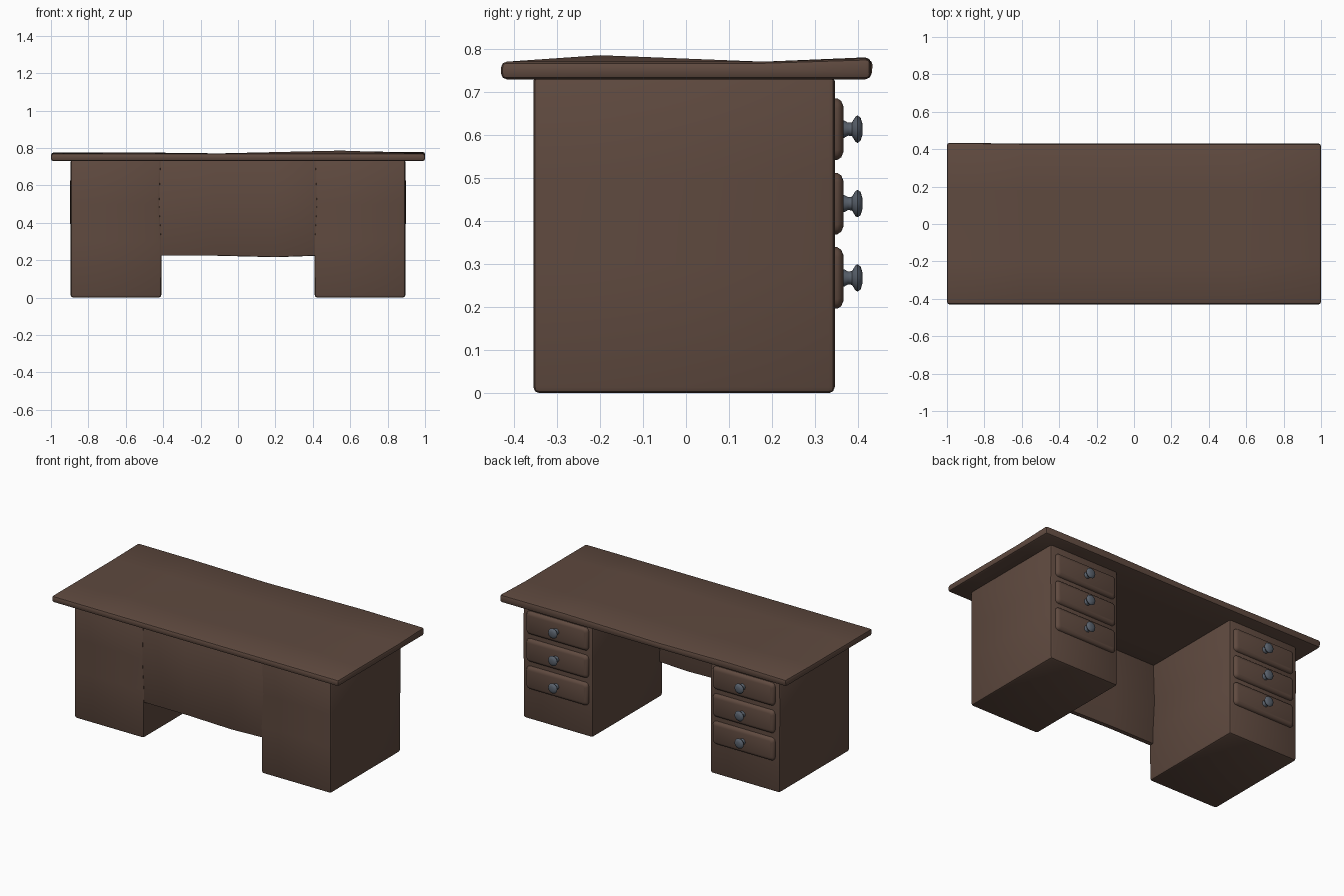
import bpy, bmesh, math
from mathutils import Vector

if "Cube" in bpy.data.objects:
    bpy.data.objects.remove(bpy.data.objects["Cube"])


def material(name, rgb):
    m = bpy.data.materials.new(name)
    m.diffuse_color = (*rgb, 1)
    m.use_nodes = True
    m.node_tree.nodes["Principled BSDF"].inputs["Base Color"].default_value = m.diffuse_color
    return m


WOOD = material("dark_wood", (0.115, 0.068, 0.05))
METAL = material("grey_metal", (0.10, 0.12, 0.15))


def finish(name, bm, mat, angle=40):
    bmesh.ops.recalc_face_normals(bm, faces=bm.faces)
    me = bpy.data.meshes.new(name)
    bm.to_mesh(me)
    bm.free()
    me.materials.append(mat)
    ob = bpy.data.objects.new(name, me)
    bpy.context.collection.objects.link(ob)
    bpy.ops.object.select_all(action='DESELECT')
    ob.select_set(True)
    bpy.context.view_layer.objects.active = ob
    bpy.ops.object.shade_smooth_by_angle(angle=math.radians(angle))
    return ob


def box(name, lo, hi, bevel, segs=2, cuts=(), nudge=()):
    """Bevelled box; cuts = (axis, value), nudge = (point, offset) for hand-hewn wobble."""
    bm = bmesh.new()
    bmesh.ops.create_cube(bm, size=1)
    lo, hi = Vector(lo), Vector(hi)
    for v in bm.verts:
        v.co = Vector((lo[i] + (v.co[i] + 0.5) * (hi[i] - lo[i]) for i in range(3)))
    for axis, value in cuts:
        n = Vector((0, 0, 0))
        n[axis] = 1
        bmesh.ops.bisect_plane(bm, geom=bm.verts[:] + bm.edges[:] + bm.faces[:],
                               plane_co=n * value, plane_no=n)
    edges = [e for e in bm.edges if e.calc_face_angle(0) > 0.8]
    for point, offset in nudge:
        for v in bm.verts:
            if (v.co - Vector(point)).length < 0.01:
                v.co += Vector(offset)
    bmesh.ops.bevel(bm, geom=edges, offset=bevel, segments=segs, profile=0.5,
                    affect='EDGES', clamp_overlap=True)
    return finish(name, bm, WOOD)


# Table top, gently uneven
box("table_top", (-1, -0.43, 0.73), (1, 0.43, 0.771), 0.013, 2,
    cuts=[(0, -0.6), (0, -0.1), (0, 0.55), (1, -0.2), (1, 0.18)],
    nudge=[((0.55, -0.2, 0.771), (0, 0, 0.015)), ((-0.6, -0.2, 0.771), (0, 0, 0.005)),
           ((0.55, 0.43, 0.771), (0, 0, 0.010)), ((-0.6, 0.43, 0.771), (0, 0, 0.006)),
           ((-1, 0.43, 0.771), (0, 0.006, 0.004)), ((1, 0.43, 0.771), (0, 0, 0.008))])

# Pedestals
for side, sx in (("left", -1), ("right", 1)):
    x0, x1 = sorted((sx * 0.41, sx * 0.895))
    box(side + "_pedestal", (x0, -0.355, 0), (x1, 0.346, 0.74), 0.014, 2,
        cuts=[(2, 0.3), (2, 0.5)],
        nudge=[((sx * 0.41, -0.355, 0.5), (sx * 0.008, 0, 0)),
               ((sx * 0.41, -0.355, 0.3), (sx * -0.003, 0, 0)),
               ((sx * 0.895, 0.346, 0.5), (sx * 0.004, 0, 0))])

# Modesty panel
box("modesty_panel", (-0.43, -0.35, 0.224), (0.43, -0.32, 0.74), 0.006, 2,
    cuts=[(0, -0.12), (0, 0.2)],
    nudge=[((0.2, y, 0.224), (0, 0, -0.008)) for y in (-0.35, -0.32)])


def drawer_front(name, cx, cz):
    # Rounded-rectangle rings stacked outwards: (y, inset)
    w, h, r = 0.215, 0.0715, 0.022
    bm = bmesh.new()
    rings = []
    for y, inset in ((0.335, 0), (0.352, 0), (0.361, 0.006), (0.366, 0.018)):
        ring = []
        for k, (qx, qz) in enumerate(((1, 1), (-1, 1), (-1, -1), (1, -1))):
            for j in range(4):
                a = math.pi / 2 * (k + j / 3)
                rr = r - inset * 0.5
                ring.append(bm.verts.new((cx + qx * (w - inset - rr) + rr * math.cos(a), y,
                                          cz + qz * (h - inset - rr) + rr * math.sin(a))))
        rings.append(ring)
    for a, b in zip(rings, rings[1:]):
        for i in range(16):
            j = (i + 1) % 16
            bm.faces.new((a[i], a[j], b[j], b[i]))
    bm.faces.new(rings[0])
    bm.faces.new(rings[-1])
    finish(name, bm, WOOD, 50)


def knob(name, cx, cz, sides=12):
    # Lathe profile: (radius, y)
    profile = [(0.021, 0.360), (0.020, 0.368), (0.015, 0.377), (0.016, 0.386),
               (0.029, 0.394), (0.032, 0.399), (0.027, 0.406), (0.014, 0.410)]
    bm = bmesh.new()
    rings = [[bm.verts.new((cx + r * math.cos(math.tau * i / sides), y,
                            cz + r * math.sin(math.tau * i / sides)))
              for i in range(sides)] for r, y in profile]
    for a, b in zip(rings, rings[1:]):
        for i in range(sides):
            j = (i + 1) % sides
            bm.faces.new((a[i], a[j], b[j], b[i]))
    bm.faces.new(rings[0])
    bm.faces.new(rings[-1])
    finish(name, bm, METAL, 50)


# Drawers and knobs on the back (user) side
for side, sx in (("left", -1), ("right", 1)):
    for n, z in enumerate((0.614, 0.441, 0.268), 1):
        drawer_front(f"{side}_drawer_{n}", sx * 0.65, z)
        knob(f"{side}_knob_{n}", sx * 0.65, z)
